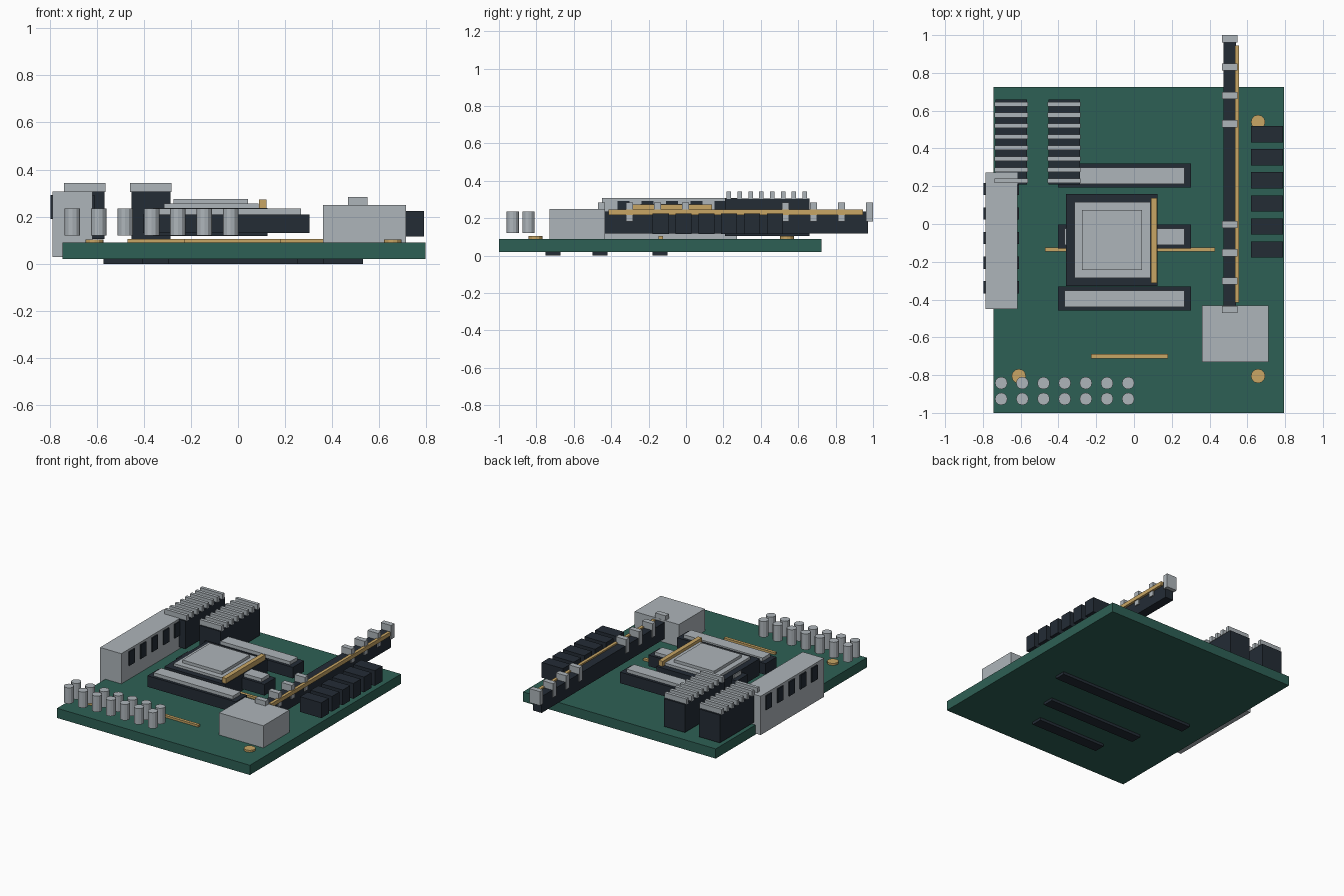
import bpy, bmesh, math
from mathutils import Matrix

if "Cube" in bpy.data.objects:
    bpy.data.objects.remove(bpy.data.objects["Cube"])


def material(name, rgb):
    m = bpy.data.materials.new(name)
    m.diffuse_color = (*rgb, 1)
    m.use_nodes = True
    m.node_tree.nodes["Principled BSDF"].inputs["Base Color"].default_value = m.diffuse_color
    return m


GREEN = material("board green", (0.027, 0.117, 0.090))
GREY = material("metal grey", (0.42, 0.46, 0.49))
DARK = material("dark plastic", (0.017, 0.025, 0.036))
GOLD = material("contact gold", (0.58, 0.38, 0.13))


def finish(name, bm, mat):
    mesh = bpy.data.meshes.new(name)
    bm.to_mesh(mesh)
    bm.free()
    mesh.materials.append(mat)
    ob = bpy.data.objects.new(name, mesh)
    bpy.context.collection.objects.link(ob)
    return ob


def boxes(name, mat, *ranges):
    """One object from boxes given as (x0, x1, y0, y1, z0, z1)."""
    bm = bmesh.new()
    for x0, x1, y0, y1, z0, z1 in ranges:
        mtx = Matrix.Translation(((x0 + x1) / 2, (y0 + y1) / 2, (z0 + z1) / 2)) \
            @ Matrix.Diagonal((x1 - x0, y1 - y0, z1 - z0, 1))
        bmesh.ops.create_cube(bm, size=1, matrix=mtx)
    return finish(name, bm, mat)


def cylinders(name, mat, points, r, z0, z1, sides=12):
    bm = bmesh.new()
    for x, y in points:
        bmesh.ops.create_cone(bm, cap_ends=True, segments=sides, radius1=r, radius2=r,
                              depth=z1 - z0,
                              matrix=Matrix.Translation((x, y, (z0 + z1) / 2)))
    return finish(name, bm, mat)


# Circuit board with strips on the underside
boxes("board", GREEN, (-0.745, 0.795, -1, 0.725, 0.02, 0.09))
for y, half in ((-0.71, 0.275), (-0.46, 0.385), (-0.14, 0.55)):
    boxes("underside_strip", DARK, (-0.02 - half, -0.02 + half, y - 0.04, y + 0.04, 0, 0.021))

# Gold traces and mounting pads
boxes("long_trace", GOLD, (-0.47, 0.43, -0.146, -0.124, 0.09, 0.105))
boxes("short_trace", GOLD, (-0.227, 0.18, -0.711, -0.689, 0.09, 0.105))
cylinders("mounting_pads", GOLD,
          [(x, y) for x in (-0.61, 0.657) for y in (-0.805, 0.54)], 0.038, 0.09, 0.104)

# Side connector block with ports going through
boxes("port_block", GREY, (-0.787, -0.617, -0.45, 0.272, 0.028, 0.308))
boxes("ports", DARK, *[(-0.796, -0.61, y - 0.032, y + 0.032, 0.19, 0.292)
                       for y in (0.185 - 0.13 * i for i in range(5))])

# Two finned heat sinks
for x in (-0.65, -0.37):
    boxes("heat_sink_body", DARK, (x - 0.083, x + 0.083, 0.208, 0.66, 0.105, 0.306))
    boxes("heat_sink_fins", GREY, *[(x - 0.088, x + 0.088, y - 0.012, y + 0.012, 0.304, 0.343)
                                    for y in (0.229 + 0.058 * i for i in range(8))])

# Three flat modules around the processor
for y, half in ((0.256, 0.064), (-0.067, 0.064), (-0.395, 0.064)):
    boxes("module_base", DARK, (-0.403, 0.303, y - half, y + half, 0.13, 0.21))
    boxes("module_cover", GREY, (-0.367, 0.267, y - half + 0.02, y + half - 0.02, 0.205, 0.234))

# Processor stack
boxes("processor_socket", DARK, (-0.36, 0.125, -0.327, 0.158, 0.118, 0.237))
boxes("processor_plate", GREY, (-0.315, 0.088, -0.285, 0.116, 0.23, 0.255))
boxes("processor_lid", GREY, (-0.274, 0.043, -0.243, 0.074, 0.25, 0.276))
boxes("processor_lever", GOLD, (0.09, 0.122, -0.312, 0.138, 0.237, 0.274))

# Long card slot with a gold rail and clips
boxes("card_slot", DARK, (0.473, 0.54, -0.432, 0.972, 0.118, 0.236))
boxes("card_slot_rail", GOLD, (0.535, 0.557, -0.415, 0.945, 0.218, 0.246))
boxes("card_slot_clips", GREY, *[(0.467, 0.549, y0 - 0.15 * i - 0.019, y0 - 0.15 * i + 0.019,
                                  0.183, 0.284) for y0 in (0.981, -0.002) for i in range(4)])

# Row of small connectors on the right edge
boxes("edge_connectors", DARK, *[(0.62, 0.79, y - 0.043, y + 0.043, 0.115, 0.225)
                                 for y in (0.475 - 0.122 * i for i in range(6))])

# Metal shield box
boxes("shield_box", GREY, (0.36, 0.713, -0.73, -0.432, 0.09, 0.25))

# Two rows of capacitors
cylinders("capacitors", GREY, [(-0.703 + 0.112 * i, y) for i in range(7) for y in (-0.842, -0.926)],
          0.033, 0.12, 0.235)
